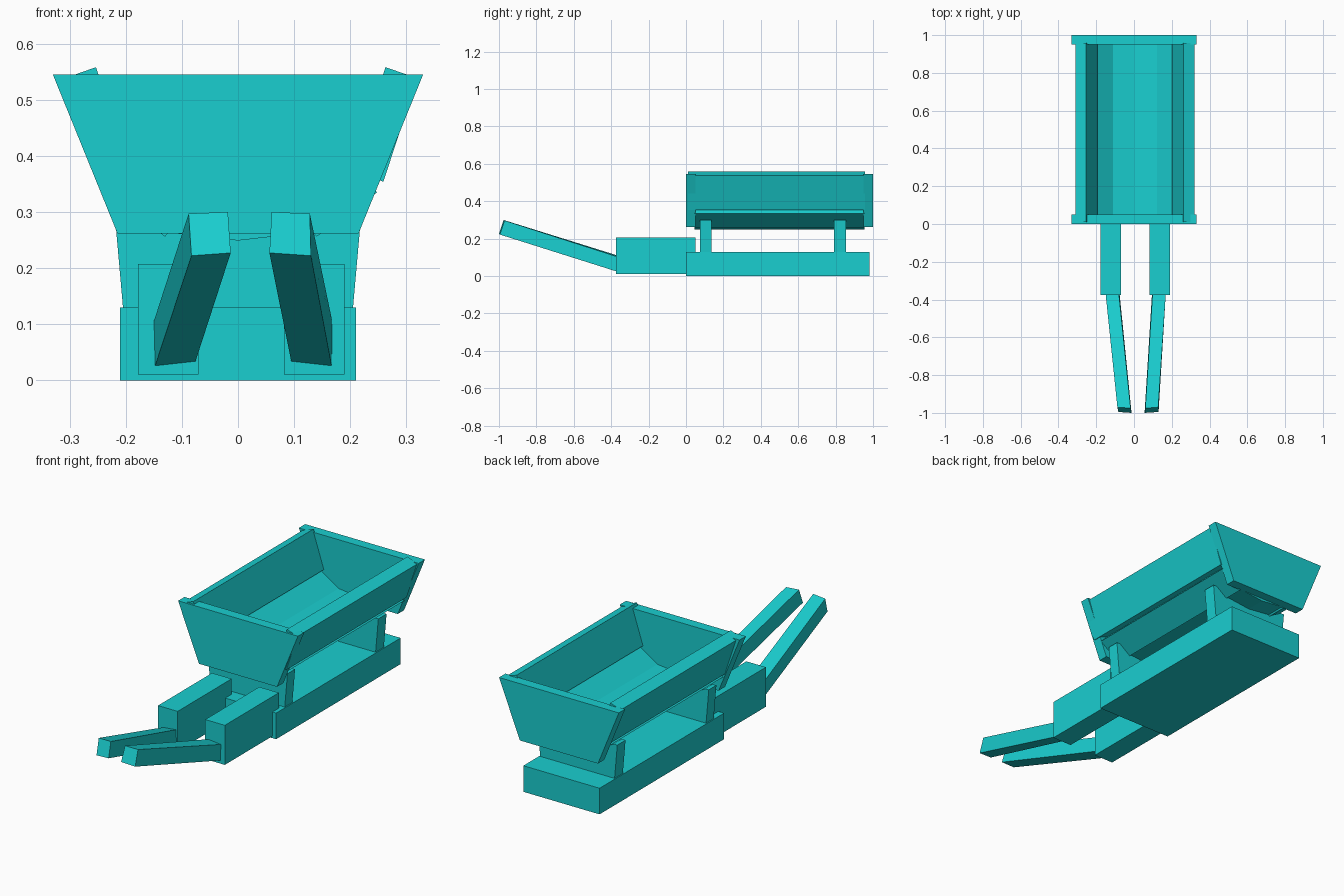
import bpy

if "Cube" in bpy.data.objects:
    bpy.data.objects.remove(bpy.data.objects["Cube"])

teal = bpy.data.materials.new("teal")
teal.diffuse_color = (0.01, 0.62, 0.63, 1)
teal.use_nodes = True
teal.node_tree.nodes["Principled BSDF"].inputs["Base Color"].default_value = teal.diffuse_color


def loft(name, near, far):
    """Solid between two matching loops of 3D points."""
    n = len(near)
    faces = [list(range(n))[::-1], list(range(n, 2 * n))]
    faces += [[i, (i + 1) % n, n + (i + 1) % n, n + i] for i in range(n)]
    mesh = bpy.data.meshes.new(name)
    mesh.from_pydata(near + far, [], faces)
    mesh.materials.append(teal)
    obj = bpy.data.objects.new(name, mesh)
    bpy.context.collection.objects.link(obj)
    # consistent outward normals
    import bmesh
    bm = bmesh.new()
    bm.from_mesh(mesh)
    bmesh.ops.recalc_face_normals(bm, faces=bm.faces)
    bm.to_mesh(mesh)
    bm.free()
    return obj


def extrude(name, profile, y0, y1):
    """Extrude an x-z profile along y."""
    return loft(name, [(x, y0, z) for x, z in profile], [(x, y1, z) for x, z in profile])


def rect(x0, x1, z0, z1):
    return [(x0, z0), (x1, z0), (x1, z1), (x0, z1)]


def side_profile(points, s, shift=0.005):
    return [(s * x + shift, z) for x, z in points]


# base slab
extrude("base", rect(-0.21, 0.21, 0, 0.13), 0.0, 0.98)

# two blocks reaching forward
extrude("left_arm", rect(-0.178, -0.07, 0.01, 0.207), -0.375, 0.05)
extrude("right_arm", rect(0.082, 0.19, 0.01, 0.207), -0.375, 0.05)

# slanted handles
for name, s, shift in (("left_handle", -1, 0.0), ("right_handle", 1, 0.0)):
    if s < 0:
        xs_near, xs_far = (-0.148, -0.076, -0.08, -0.15), (-0.083, -0.013, -0.018, -0.088)
    else:
        xs_near, xs_far = (0.167, 0.095, 0.098, 0.168), (0.130, 0.056, 0.060, 0.128)
    near = list(zip(xs_near, (-0.372,) * 4, (0.025, 0.033, 0.112, 0.105)))
    far = list(zip(xs_far, (-0.995, -1.0, -0.975, -0.97), (0.222, 0.227, 0.300, 0.297)))
    loft(name, near, far)

# cradle plates carrying the trough
half = [(0.205, 0.13), (0.22, 0.30), (0.20, 0.30), (0.135, 0.262)]
cradle = half + [(-x, z) for x, z in reversed(half)]
for name, y0, y1 in (("front_cradle", 0.075, 0.135), ("back_cradle", 0.79, 0.855)):
    extrude(name, cradle, y0, y1)

# trough end boards
end_board = [(-0.215, 0.262), (0.215, 0.262), (0.33, 0.545), (-0.33, 0.545)]
extrude("front_end_board", end_board, 0.0, 0.05)
extrude("back_end_board", end_board, 0.95, 1.0)

# trough planks: upper side, lower side and floor
upper = [(0.258, 0.558), (0.315, 0.538), (0.254, 0.354), (0.197, 0.374)]
lower = [(0.213, 0.365), (0.243, 0.335), (0.135, 0.256), (0.105, 0.295)]
floor = [(0.14, 0.265), (0.0, 0.249), (0.0, 0.29), (0.14, 0.305)]
for side, s in (("left", -1), ("right", 1)):
    extrude(side + "_upper_plank", side_profile(upper, s), 0.01, 0.957)
    extrude(side + "_lower_plank", side_profile(lower, s), 0.045, 0.955)
    extrude(side + "_floor_plank", side_profile(floor, s, 0.0), 0.045, 0.955)
